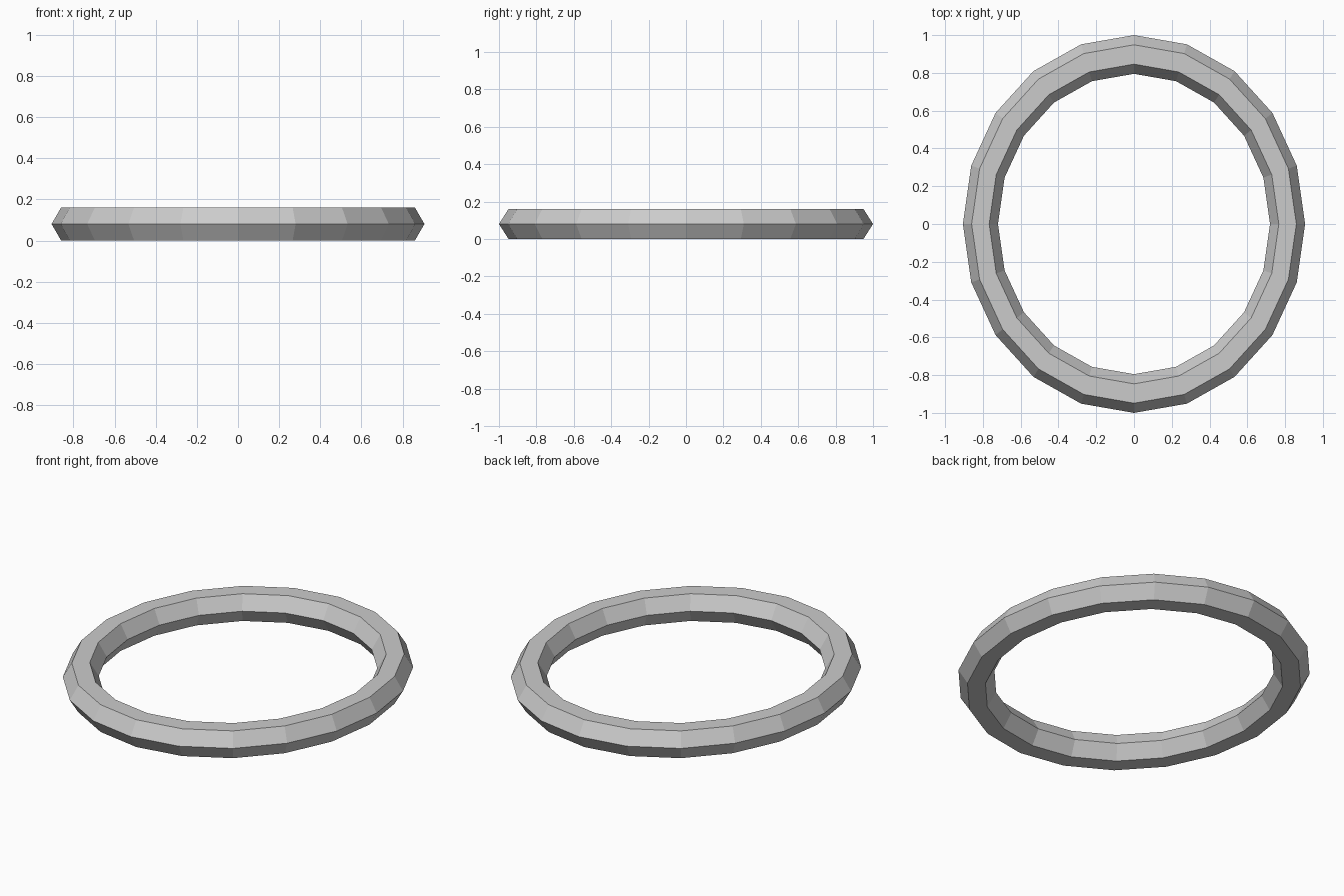
import bpy

if "Cube" in bpy.data.objects:
    bpy.data.objects.remove(bpy.data.objects["Cube"])

# Ring: low-poly torus with hexagonal section, slightly narrowed in x and z
bpy.ops.mesh.primitive_torus_add(major_segments=20, minor_segments=6,
                                 major_radius=0.8975, minor_radius=0.1025,
                                 location=(0, 0, 0.0805))
ring = bpy.context.object
ring.name = "ring"
ring.scale = (0.906, 1.0, 0.907)
bpy.ops.object.transform_apply(location=True, rotation=False, scale=True)
bpy.ops.object.shade_flat()
